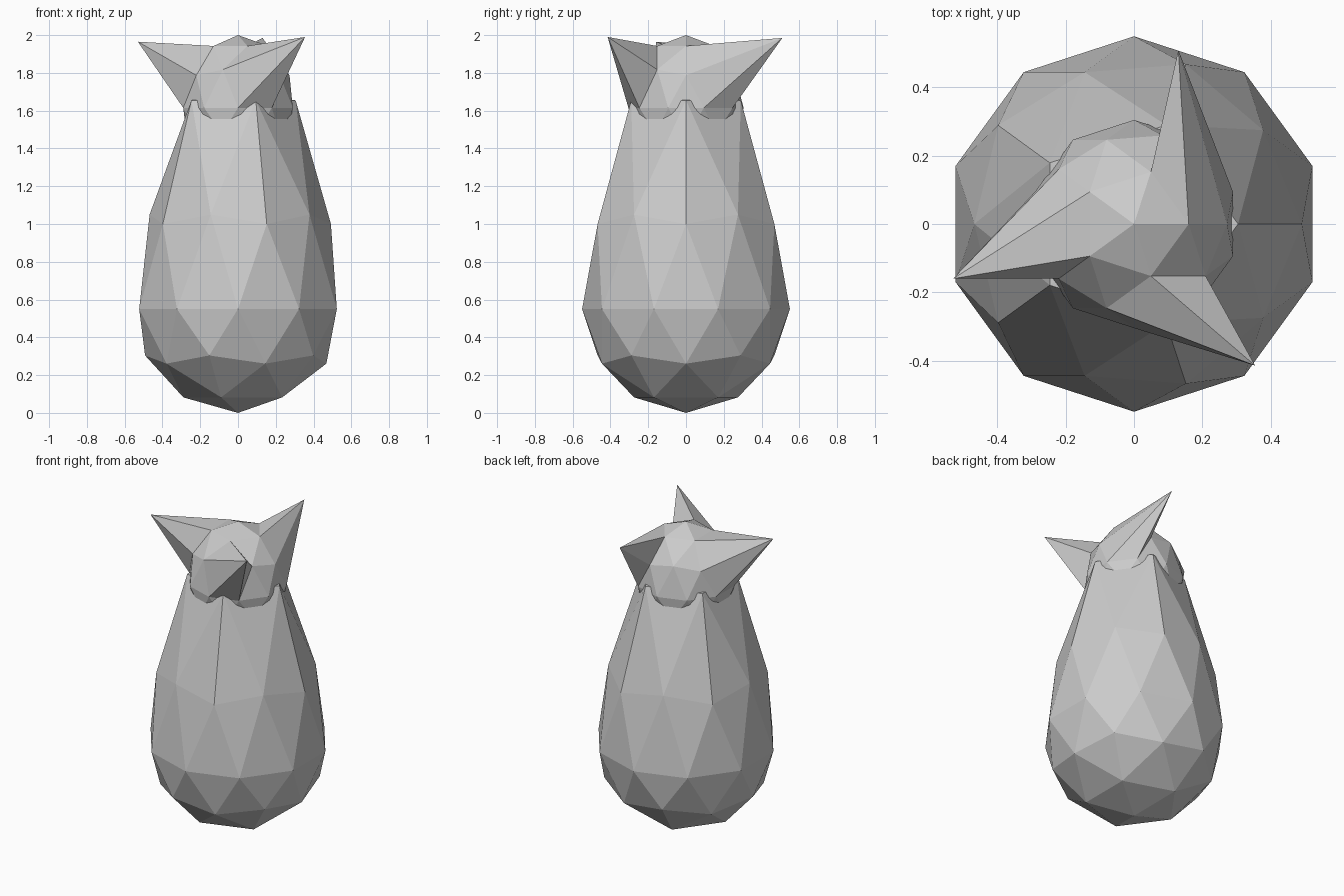
import bpy
from math import atan2, degrees, hypot

if "Cube" in bpy.data.objects:
    bpy.data.objects.remove(bpy.data.objects["Cube"])


def ico(name):
    bpy.ops.mesh.primitive_ico_sphere_add(subdivisions=2, radius=1)
    ob = bpy.context.object
    ob.name = ob.data.name = name
    return ob


def angle(co):
    return round(degrees(atan2(co.y, co.x))) % 360


# Body: round lower half, upper half drawn up into a neck
R = 0.55
body = ico("body")
for v in body.data.vertices:
    z, r = v.co.z, R
    if z < 0.1:
        h = R + z * R
    elif z < 0.5:
        h = 1.0
    elif z < 0.6:
        h = 1.05
    elif z < 0.95:
        h, r = 1.655, 0.58
    else:
        h = 1.67
    v.co = (v.co.x * r, v.co.y * r, h)

# Leafy cap: small sphere with three vertices pulled out into points
# (ring height on unit sphere, angle) -> tip
TIPS = {
    (0.53, 36): (0.13, 0.51, 1.985),
    (0.53, 180): (-0.53, -0.16, 1.965),
    (0.45, 288): (0.355, -0.415, 1.99),
}
cap = ico("leafy_cap")
for v in cap.data.vertices:
    c = v.co.copy()
    v.co = (c.x * 0.305, c.y * 0.305, 1.615 + c.z * (0.385 if c.z > 0 else 0.305))
    if hypot(c.x, c.y) < 0.1:
        continue
    for (z, a), tip in TIPS.items():
        if abs(c.z - z) < 0.02 and abs(angle(c) - a) < 3:
            v.co = tip
